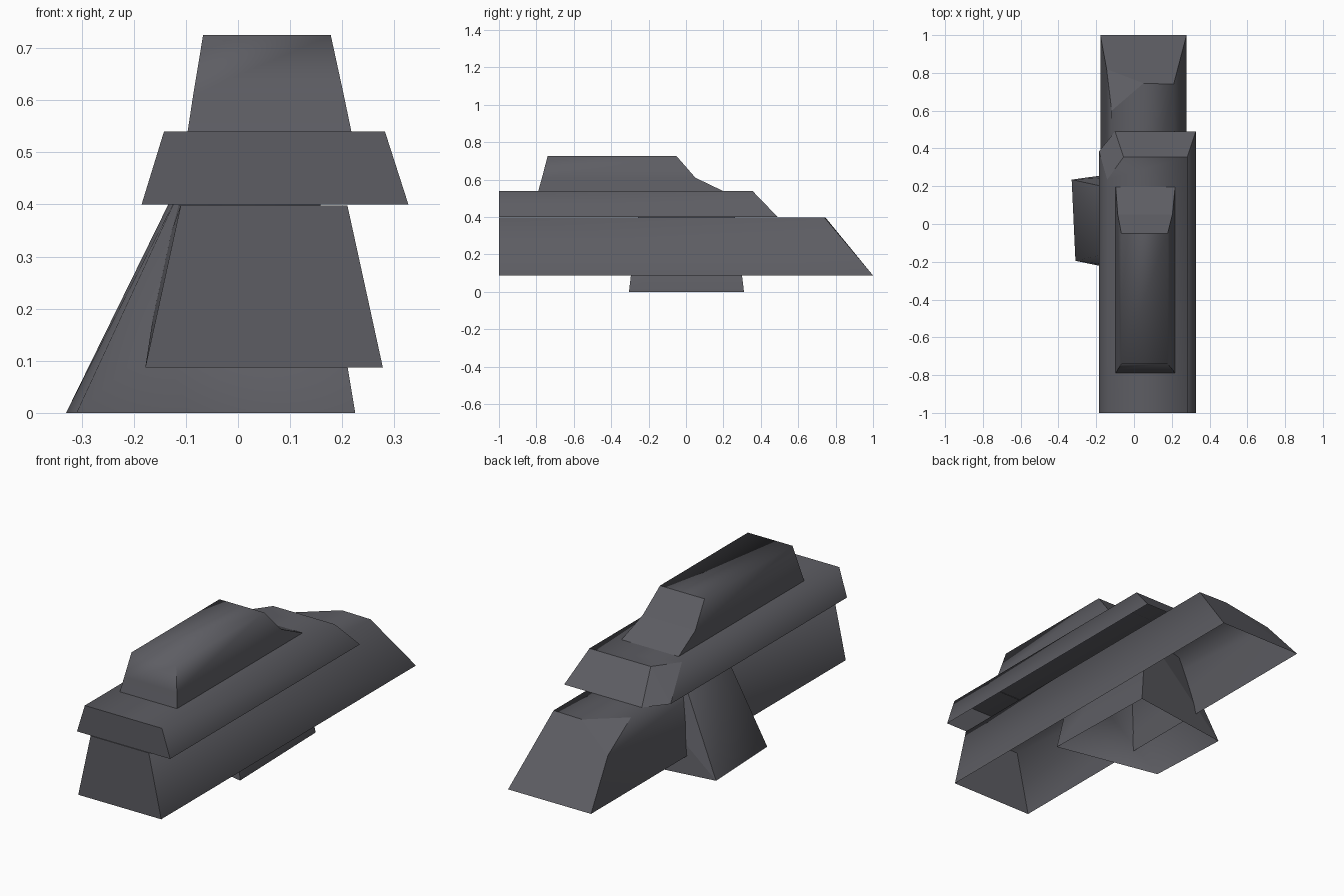
import bpy, bmesh, math

if "Cube" in bpy.data.objects:
    bpy.data.objects.remove(bpy.data.objects["Cube"])

mat = bpy.data.materials.new("dark_grey")
mat.diffuse_color = (0.11, 0.11, 0.125, 1)
mat.use_nodes = True
mat.node_tree.nodes["Principled BSDF"].inputs["Base Color"].default_value = mat.diffuse_color


def finish(name, bm):
    # Open underside, rounded shading on the sides, crisp rear facets
    bmesh.ops.recalc_face_normals(bm, faces=bm.faces[:])
    bm.normal_update()
    for f in bm.faces:
        f.smooth = True
    for e in bm.edges:
        if len(e.link_faces) == 2:
            rear = any(f.normal.y > 0.3 for f in e.link_faces)
            if rear or e.calc_face_angle() > math.radians(82):
                e.smooth = False
    me = bpy.data.meshes.new(name)
    bm.to_mesh(me)
    bm.free()
    me.materials.append(mat)
    ob = bpy.data.objects.new(name, me)
    bpy.context.collection.objects.link(ob)


def hull_shell(name, points):
    # Convex block without its bottom face
    bm = bmesh.new()
    for p in points:
        bm.verts.new(p)
    bmesh.ops.convex_hull(bm, input=bm.verts[:])
    bmesh.ops.dissolve_limit(bm, angle_limit=math.radians(2),
                             verts=bm.verts[:], edges=bm.edges[:])
    bm.normal_update()
    down = [f for f in bm.faces if f.normal.z < -0.9]
    bmesh.ops.delete(bm, geom=down, context='FACES')
    finish(name, bm)


def loft_shell(name, rings):
    # Stacked rectangles (x0, x1, y0, y1, z), capped on top only
    bm = bmesh.new()
    loops = [[bm.verts.new(p) for p in
              ((a, c, z), (b, c, z), (b, d, z), (a, d, z))]
             for a, b, c, d, z in rings]
    for lo, hi in zip(loops, loops[1:]):
        for i in range(4):
            j = (i + 1) % 4
            bm.faces.new((lo[i], lo[j], hi[j], hi[i]))
    bm.faces.new(loops[-1])
    finish(name, bm)


# Flared skewed base jutting out to the left
hull_shell("side_base", [
    (-0.33, 0.235, 0), (-0.31, -0.195, 0), (0.225, -0.305, 0), (0.21, 0.31, 0),
    (-0.124, 0.19, 0.42), (-0.115, -0.15, 0.42), (0.155, -0.255, 0.42), (0.145, 0.26, 0.42)])

# Long main block with sloped, corner-cut rear
hull_shell("main_block", [
    (-0.178, -1, 0.087), (0.278, -1, 0.087), (0.278, 1, 0.087), (-0.178, 1, 0.087),
    (-0.11, -1, 0.398), (0.21, -1, 0.398), (0.21, 0.74, 0.398),
    (0.05, 0.745, 0.398), (-0.118, 0.6, 0.398), (-0.145, 0.82, 0.30)])

# Overhanging middle tier with a chamfered rear corner
hull_shell("middle_tier", [
    (-0.185, -1, 0.4), (0.327, -1, 0.4), (0.327, 0.49, 0.4),
    (-0.10, 0.49, 0.4), (-0.185, 0.385, 0.4),
    (-0.142, -1, 0.54), (0.282, -1, 0.54), (0.282, 0.355, 0.54),
    (-0.055, 0.355, 0.54), (-0.142, 0.235, 0.54)])

# Upper tier with stepped rear slope
loft_shell("upper_tier", [
    (-0.097, 0.218, -0.79, 0.20, 0.538),
    (-0.086, 0.203, -0.77, 0.05, 0.61),
    (-0.067, 0.178, -0.74, -0.05, 0.725)])
